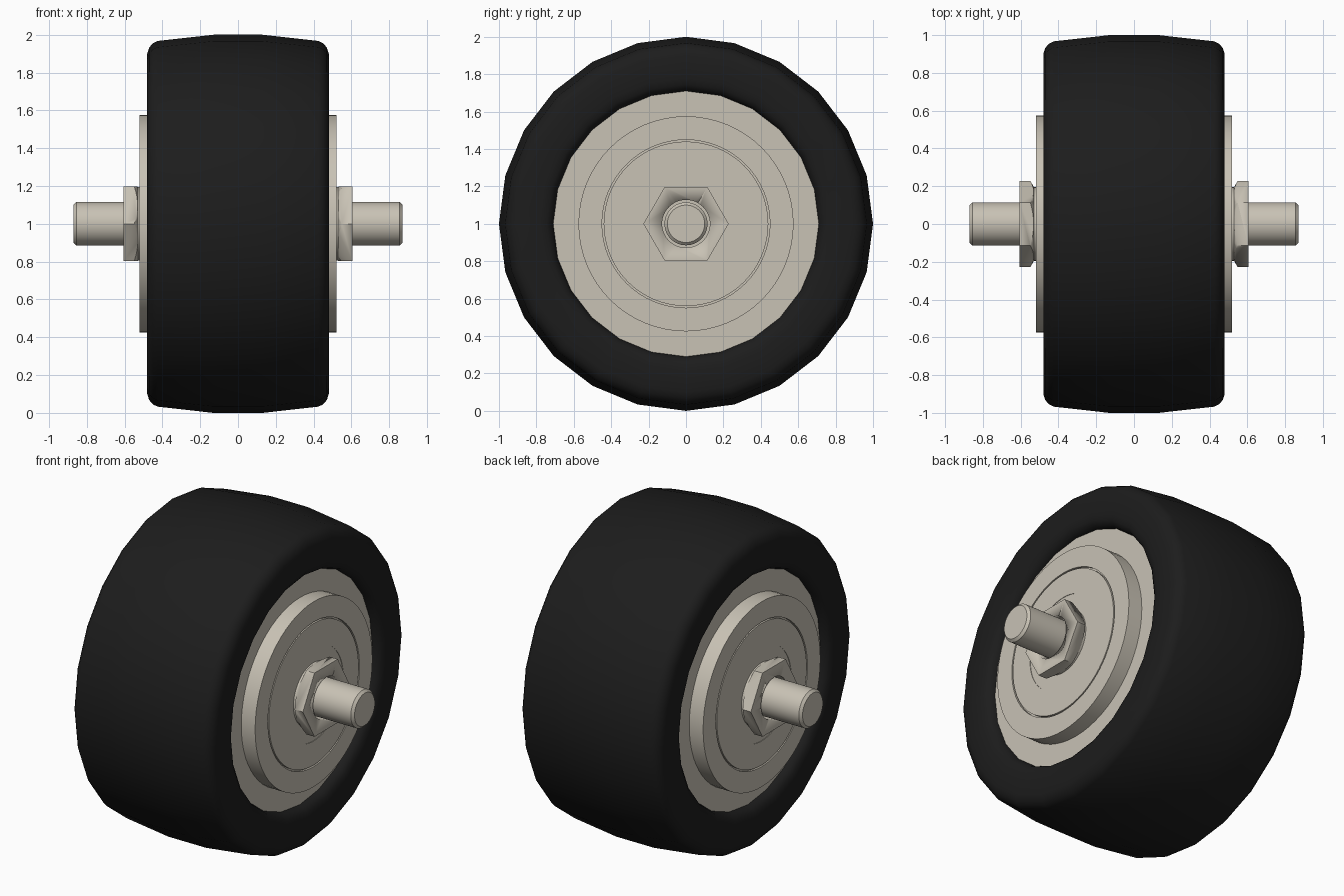
import bpy, bmesh, math
from mathutils import Matrix, Vector

if "Cube" in bpy.data.objects:
    bpy.data.objects.remove(bpy.data.objects["Cube"])

CENTRE = Vector((0, 0, 1))


def material(name, rgb):
    m = bpy.data.materials.new(name)
    m.diffuse_color = (*rgb, 1)
    m.use_nodes = True
    m.node_tree.nodes["Principled BSDF"].inputs["Base Color"].default_value = m.diffuse_color
    return m


rubber = material("black_rubber", (0.012, 0.012, 0.012))
metal = material("warm_metal", (0.58, 0.54, 0.46))


def lathe(name, profile, sides, mat, closed=False, angle=30):
    """Spin (x, radius) points about the x axis at wheel height."""
    bm = bmesh.new()
    rings = []
    for x, r in profile:
        if r == 0:
            rings.append([bm.verts.new((x, 0, 1))])
        else:
            rings.append([bm.verts.new((x, r * math.sin(2 * math.pi * i / sides),
                                        1 + r * math.cos(2 * math.pi * i / sides)))
                          for i in range(sides)])
    pairs = list(zip(rings, rings[1:])) + ([(rings[-1], rings[0])] if closed else [])
    for a, b in pairs:
        for i in range(sides):
            j = (i + 1) % sides
            if len(a) == 1:
                bm.faces.new((a[0], b[i], b[j]))
            elif len(b) == 1:
                bm.faces.new((a[i], b[0], a[j]))
            else:
                bm.faces.new((a[i], b[i], b[j], a[j]))
    bmesh.ops.recalc_face_normals(bm, faces=bm.faces)
    return finish(name, bm, mat, angle)


def finish(name, bm, mat, angle):
    me = bpy.data.meshes.new(name)
    bm.to_mesh(me)
    bm.free()
    ob = bpy.data.objects.new(name, me)
    bpy.context.collection.objects.link(ob)
    me.materials.append(mat)
    bpy.ops.object.select_all(action='DESELECT')
    ob.select_set(True)
    bpy.context.view_layer.objects.active = ob
    bpy.ops.object.shade_smooth_by_angle(angle=math.radians(angle))
    return ob


def both_sides(half):
    """Profile from -x to +x, given its +x half from centre outwards."""
    return [(-x, r) for x, r in reversed(half)] + half


# Crowned tyre with rounded shoulders and a lip curling in to the rim
tyre_half = [(0.13, 1.0), (0.425, 0.967), (0.45, 0.955), (0.47, 0.932), (0.48, 0.90),
             (0.48, 0.78), (0.472, 0.745), (0.455, 0.722), (0.425, 0.71)]
lathe("tyre", both_sides(tyre_half), 24, rubber, closed=True, angle=40)

# Rim disc filling the tyre
lathe("rim", both_sides([(0.425, 0.71), (0.425, 0)]), 24, metal)

# Through axle with chamfered ends
lathe("axle", both_sides([(0.855, 0.115), (0.87, 0.10), (0.87, 0)]), 48, metal)

for s, side in ((1, "right"), (-1, "left")):
    # Raised hub flange with bearing groove
    flange = [(0.41, 0.575), (0.52, 0.575), (0.52, 0.449), (0.505, 0.449), (0.505, 0.44),
              (0.52, 0.44), (0.52, 0.29), (0.517, 0.29), (0.517, 0)]
    lathe("hub_flange_" + side, [(s * x, r) for x, r in flange], 64, metal)

    # Washer behind the nut
    washer = [(0.51, 0.195), (0.535, 0.195), (0.535, 0.128), (0.51, 0.128)]
    lathe("washer_" + side, [(s * x, r) for x, r in washer], 48, metal, closed=True)

    # Hex nut, chamfered on its inner face by a bored cone
    bm = bmesh.new()
    bmesh.ops.create_cone(bm, cap_ends=True, segments=6, radius1=0.228, radius2=0.228, depth=0.075,
                          matrix=Matrix.Translation(CENTRE + Vector((s * 0.5675, 0, 0)))
                          @ Matrix.Rotation(math.pi / 2, 4, 'Y'))
    nut = finish("hex_nut_" + side, bm, metal, 20)
    cone = [(0.52, 0.178), (0.57, 0.265), (0.63, 0.265), (0.63, 0.128), (0.52, 0.128)]
    cutter = lathe("nut_cutter_" + side, [(s * x, r) for x, r in cone], 48, metal, closed=True)
    cutter.hide_render = True
    cutter.hide_set(True)
    mod = nut.modifiers.new("chamfer", 'BOOLEAN')
    mod.operation = 'INTERSECT'
    mod.solver = 'EXACT'
    mod.object = cutter
